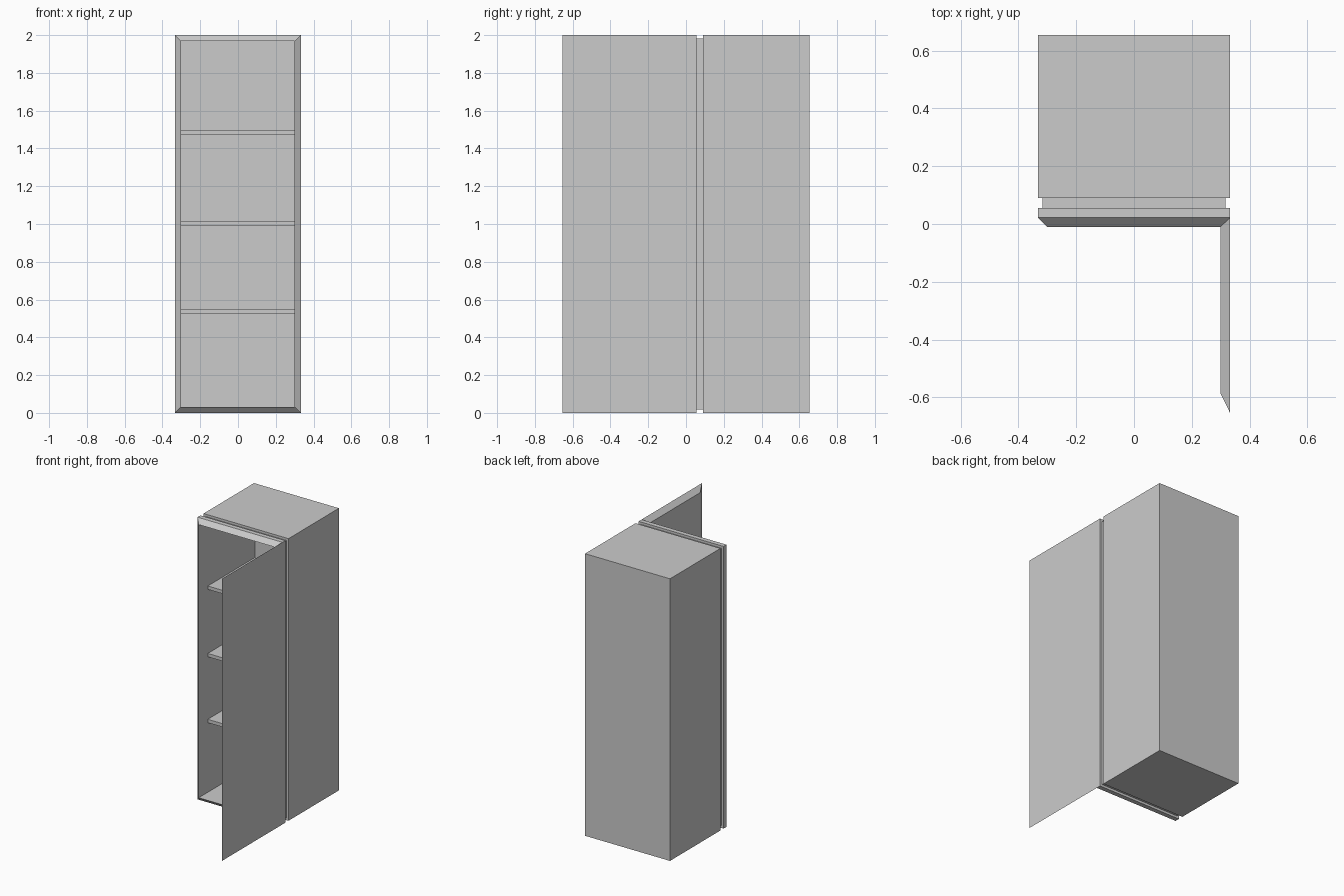
import bpy, bmesh

if "Cube" in bpy.data.objects:
    bpy.data.objects.remove(bpy.data.objects["Cube"])


def loft(name, rings):
    """Skin a list of four-cornered rings and cap both ends."""
    bm = bmesh.new()
    loops = [[bm.verts.new(p) for p in ring] for ring in rings]
    for a, b in zip(loops, loops[1:]):
        for i in range(4):
            j = (i + 1) % 4
            bm.faces.new((a[i], a[j], b[j], b[i]))
    bm.faces.new(loops[0])
    bm.faces.new(loops[-1])
    bmesh.ops.recalc_face_normals(bm, faces=bm.faces)
    mesh = bpy.data.meshes.new(name)
    bm.to_mesh(mesh)
    bm.free()
    obj = bpy.data.objects.new(name, mesh)
    bpy.context.collection.objects.link(obj)
    return obj


def ring_y(x, z0, z1, y):
    return [(-x, y, z0), (x, y, z0), (x, y, z1), (-x, y, z1)]


def ring_x(x, y0, y1, z0, z1):
    return [(x, y0, z0), (x, y1, z0), (x, y1, z1), (x, y0, z1)]


W, H = 0.333, 2.0        # half width and height
RIM = 0.032              # wall thickness

# Cabinet: back, seal groove, bevelled rim, hollow interior (inset, y)
profile = [(0, 0.655), (0, 0.09), (0.017, 0.09), (0.017, 0.055),
           (0, 0.055), (0, 0.022), (RIM, -0.01), (RIM, 0.62)]
loft("cabinet", [ring_y(W - i, i, H - i, y) for i, y in profile])

# Door, swung open at a right angle on the right side
loft("door", [ring_x(W, -0.655, 0.022, 0, H),
              ring_x(0.299, -0.585, -0.01, RIM, H - RIM)])

# Shelves
for n, z in enumerate((0.525, 0.992, 1.47), 1):
    loft(f"shelf_{n}", [ring_y(W - RIM, z, z + 0.024, y) for y in (0.092, 0.62)])
